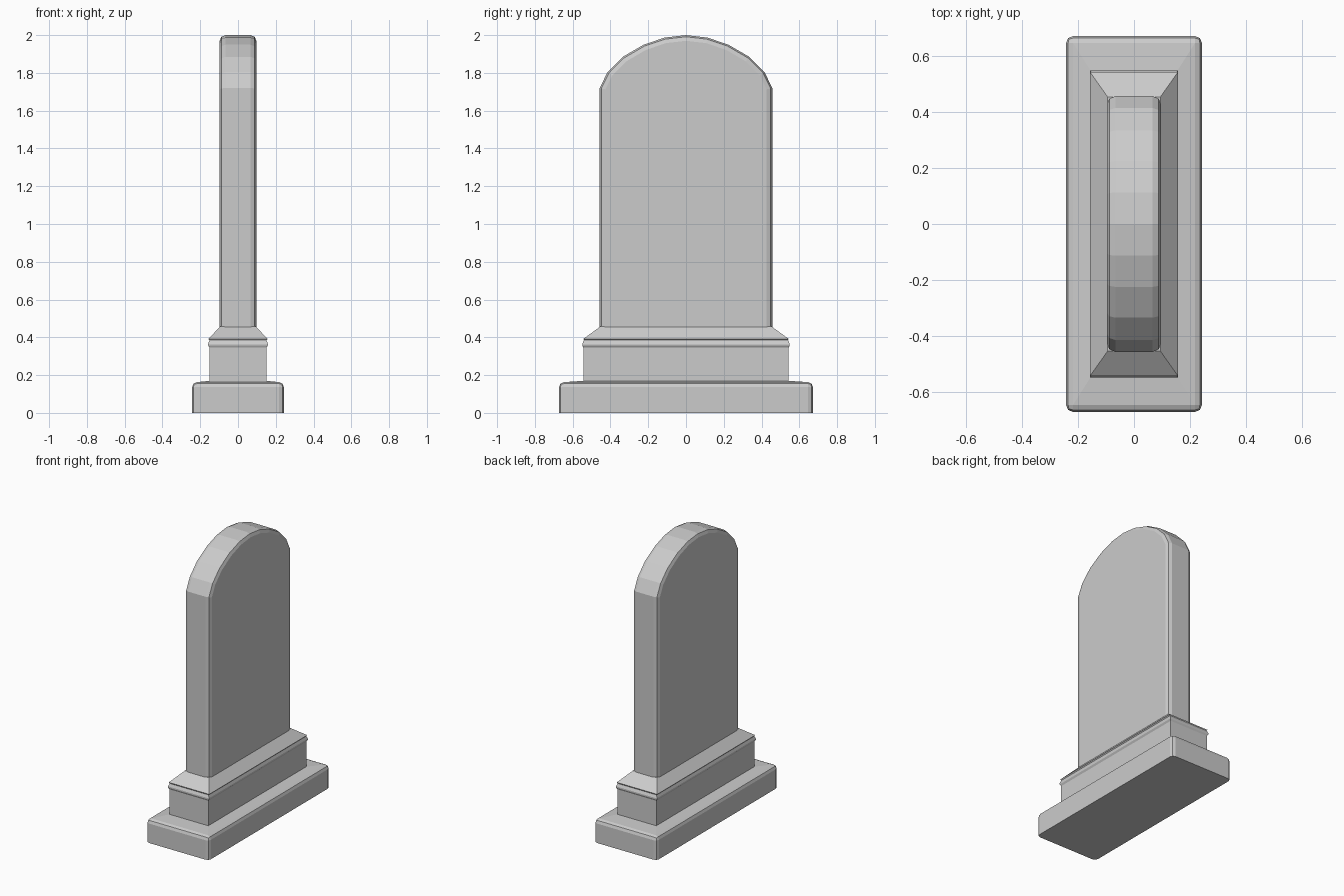
import bpy, bmesh, math

if "Cube" in bpy.data.objects:
    bpy.data.objects.remove(bpy.data.objects["Cube"])


def finish(name, bm):
    bmesh.ops.recalc_face_normals(bm, faces=bm.faces)
    me = bpy.data.meshes.new(name)
    bm.to_mesh(me)
    bm.free()
    ob = bpy.data.objects.new(name, me)
    bpy.context.collection.objects.link(ob)
    return ob


def loft(rings):
    """Skin a stack of closed vertex loops and cap both ends."""
    bm = bmesh.new()
    loops = [[bm.verts.new(p) for p in r] for r in rings]
    for a, b in zip(loops, loops[1:]):
        for i in range(len(a)):
            j = (i + 1) % len(a)
            bm.faces.new((a[i], a[j], b[j], b[i]))
    bm.faces.new(loops[0])
    bm.faces.new(loops[-1])
    bmesh.ops.recalc_face_normals(bm, faces=bm.faces)
    return bm


def rect(x, y, z):
    return [(-x, -y, z), (x, -y, z), (x, y, z), (-x, y, z)]


def bevel_sharp(bm, width, above, angle=50):
    """Round sharp edges, leaving those lying at the bottom level."""
    edges = [e for e in bm.edges
             if max(v.co.z for v in e.verts) > above
             and e.calc_face_angle(0) > math.radians(angle)]
    bmesh.ops.bevel(bm, geom=edges, offset=width, segments=2, profile=0.5,
                    affect='EDGES', clamp_overlap=True)


# Base slab with rounded edges and a slightly sloping top
base = loft([rect(.243, .672, 0), rect(.243, .672, .161), rect(.15, .54, .17)])
bevel_sharp(base, .025, .01)
finish("base", base)

# Plinth with a small moulding and a sloped cap
plinth = loft([rect(*r) for r in [
    (.15, .543, .15), (.15, .543, .345), (.158, .549, .357), (.158, .549, .366),
    (.151, .54, .385), (.157, .543, .392), (.094, .454, .457)]])
finish("plinth", plinth)

# Upright headstone with a faceted arched top
half = [(.457, .42), (.457, 1.72), (.415, 1.805), (.335, 1.885),
        (.225, 1.949), (.113, 1.987)]
outline = half + [(0, 2.0)] + [(-y, z) for y, z in reversed(half)]
stone = loft([[(x, y, z) for y, z in outline] for x in (-.097, .097)])
bevel_sharp(stone, .03, .43)
finish("headstone", stone)
